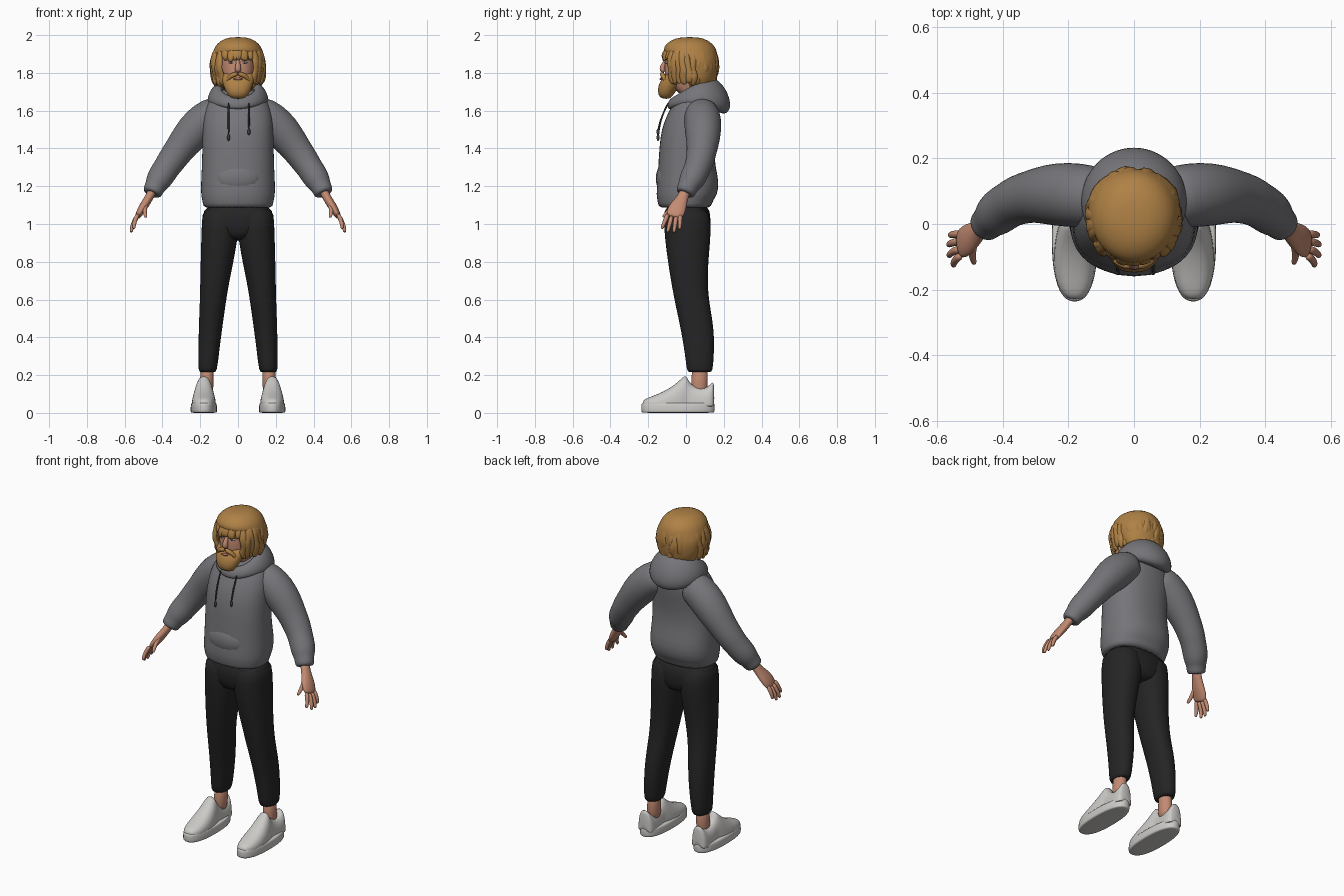
import bpy, bmesh, math, random
from mathutils import Vector

random.seed(4)
cube = bpy.data.objects.get("Cube")
if cube:
    bpy.data.objects.remove(cube, do_unlink=True)


def material(name, r, g, b):
    m = bpy.data.materials.new(name)
    m.use_nodes = True
    m.diffuse_color = (r, g, b, 1)
    m.node_tree.nodes["Principled BSDF"].inputs["Base Color"].default_value = (r, g, b, 1)
    return m


GREY = material("hoodie grey", .18, .18, .195)
BLACK = material("trouser black", .018, .018, .019)
WHITE = material("shoe white", .6, .59, .57)
SKIN = material("skin", .55, .26, .17)
HAIR = material("golden hair", .43, .22, .06)
CORD = material("cord dark grey", .05, .05, .055)
LIPS = material("lips", .42, .15, .12)
EYE = material("eye white", .6, .58, .56)
IRIS = material("iris", .05, .07, .09)


def finish(name, bm, mat, mirror=False, subdivide=1):
    bmesh.ops.recalc_face_normals(bm, faces=bm.faces)
    for f in bm.faces:
        f.smooth = True
    mesh = bpy.data.meshes.new(name)
    bm.to_mesh(mesh)
    bm.free()
    mesh.materials.append(mat)
    ob = bpy.data.objects.new(name, mesh)
    bpy.context.scene.collection.objects.link(ob)
    if mirror:
        mod = ob.modifiers.new("mirror", "MIRROR")
        mod.use_mirror_merge = False
    if subdivide:
        mod = ob.modifiers.new("smooth", "SUBSURF")
        mod.levels = mod.render_levels = subdivide
    return ob


def add_loft(bm, sections, closed=False):
    rings = [[bm.verts.new(p) for p in s] for s in sections]
    n = len(rings[0])
    pairs = list(zip(rings, rings[1:])) + ([(rings[-1], rings[0])] if closed else [])
    for a, b in pairs:
        for i in range(n):
            j = (i + 1) % n
            bm.faces.new((a[i], a[j], b[j], b[i]))
    if not closed:
        bm.faces.new(rings[0])
        bm.faces.new(rings[-1])


def oval(c, u, v, n=24, power=2):
    """Superellipse ring around c with half axes u and v."""
    pts = []
    for i in range(n):
        a = math.tau * i / n
        k, s = math.cos(a), math.sin(a)
        pts.append(Vector(c) + u * math.copysign(abs(k) ** (2 / power), k)
                   + v * math.copysign(abs(s) ** (2 / power), s))
    return pts


def stack(name, mat, rows, mirror=False, power=2.0):
    """Horizontal rings; row = height, front, back, then half width or left/right."""
    bm = bmesh.new()
    secs = []
    for z, y0, y1, *w in rows:
        x0, x1 = w if len(w) == 2 else (-w[0], w[0])
        secs.append(oval(((x0 + x1) / 2, (y0 + y1) / 2, z), Vector((0, (y1 - y0) / 2, 0)),
                         Vector(((x1 - x0) / 2, 0, 0)), 28, power))
    add_loft(bm, secs)
    return finish(name, bm, mat, mirror)


def add_tube(bm, pts, radii, ref=(0, 1, 0), n=16):
    """Tube along pts; each radius is (along ref, across ref)."""
    pts = [Vector(p) for p in pts]
    secs = []
    for i, p in enumerate(pts):
        t = (pts[min(i + 1, len(pts) - 1)] - pts[max(i - 1, 0)]).normalized()
        u = Vector(ref)
        u = (u - t * u.dot(t)).normalized()
        r = radii[i]
        ra, rb = r if isinstance(r, tuple) else (r, r)
        secs.append(oval(p, u * ra, t.cross(u) * rb, n))
    add_loft(bm, secs)


def tube(name, mat, pts, radii, mirror=False, ref=(0, 1, 0), n=16):
    bm = bmesh.new()
    add_tube(bm, pts, radii, ref, n)
    return finish(name, bm, mat, mirror)


def ball(name, mat, c, size, mirror=False):
    bm = bmesh.new()
    bmesh.ops.create_uvsphere(bm, u_segments=16, v_segments=10, radius=1)
    for v in bm.verts:
        v.co = Vector(c) + Vector(a * b for a, b in zip(v.co, size))
    return finish(name, bm, mat, mirror, 0)


# Hoodie body, gathered at the hem
stack("hoodie_body", GREY, [
    (1.085, -.12, .11, .165), (1.09, -.148, .135, .185), (1.13, -.152, .145, .19),
    (1.15, -.158, .165, .197), (1.22, -.153, .177, .197), (1.3, -.148, .157, .192),
    (1.4, -.142, .147, .19), (1.5, -.132, .16, .188), (1.58, -.1, .17, .185),
    (1.64, -.067, .165, .165), (1.69, -.03, .14, .12), (1.72, 0, .12, .08)], power=2.3)

# Front pouch pocket, a shallow swelling on the belly
ball("front_pocket", GREY, (0, -.1, 1.24), (.13, .06, .09))

# Sleeves with soft folds and a tight cuff
tube("sleeves", GREY,
     [(.08, .08, 1.6), (.14, .085, 1.575), (.205, .09, 1.525), (.265, .09, 1.455),
      (.31, .085, 1.395), (.35, .075, 1.34), (.38, .06, 1.295), (.41, .04, 1.25),
      (.43, .02, 1.215), (.438, .012, 1.2), (.455, -.005, 1.165), (.457, -.007, 1.16)],
     [.085, .097, .1, .092, .08, .077, .07, .071, .063, .054, .053, .04], True, n=24)

# Lowered hood wrapped round the neck and hanging at the back
bm = bmesh.new()
secs = []
for i in range(32):
    a = math.tau * i / 32
    s, c = math.sin(a), math.cos(a)
    b = (1 + c) / 2
    out = Vector((s, c, 0))
    tall = (Vector((0, 0, 1)) - out * .55).normalized()
    thick = tall.cross(Vector((c, -s, 0)))
    secs.append(oval((.122 * s, .045 + .12 * c, 1.66 + .02 * c + .025 * s * s),
                     tall * (.035 + .072 * b ** 1.5), thick * (.02 + .036 * b * b), 16))
add_loft(bm, secs, closed=True)
finish("hood", bm, GREY)

# Drawstrings with end knots
for side, x, end in (("right", -.05, 1.47), ("left", .058, 1.5)):
    tube(side + "_drawstring", CORD,
         [(x, -.092, 1.645), (x, -.115, 1.6), (x, -.138, 1.54), (x, -.147, end)], [.005] * 4, n=8)
    ball(side + "_drawstring_end", CORD, (x, -.148, end - .012), (.008, .008, .018))

# Trousers
stack("trouser_seat", BLACK, [
    (1.12, -.115, .125, .185), (1.02, -.118, .132, .19), (.95, -.11, .128, .15),
    (.91, -.08, .1, .06)], power=2.3)
stack("trouser_legs", BLACK, [
    (1.1, -.11, .12, 0, .188), (1, -.117, .132, -.004, .192), (.92, -.112, .13, .002, .195),
    (.8, -.096, .118, .024, .198), (.7, -.08, .115, .045, .2), (.6, -.062, .12, .062, .202),
    (.5, -.04, .14, .076, .206), (.4, -.02, .15, .09, .209), (.3, -.004, .148, .102, .21),
    (.22, .004, .141, .112, .21), (.215, .015, .13, .122, .2)], True, 2.2)

# Ankles
stack("ankles", SKIN, [(.25, .03, .12, .125, .2), (.18, .03, .113, .13, .2),
                       (.08, .02, .12, .13, .205)], True)

# Shoes: flat soles and arched uppers
stack("shoe_soles", WHITE, [
    (0, -.22, .138, .125, .238), (.002, -.235, .15, .112, .25), (.01, -.238, .153, .11, .252),
    (.045, -.238, .153, .112, .25), (.052, -.234, .15, .115, .247), (.053, -.22, .138, .125, .238)],
    True, 2.4)
bm = bmesh.new()
arches = [(-.23, .018, .06), (-.215, .038, .075), (-.18, .056, .088), (-.12, .065, .112),
          (-.06, .062, .148), (-.015, .053, .192), (.003, .046, .202), (.02, .045, .15),
          (.08, .05, .125), (.12, .05, .138), (.138, .045, .168), (.15, .032, .158)]
add_loft(bm, [oval((.181, y, .045), Vector((w, 0, 0)), Vector((0, 0, h - .045)), 24, 2.4)
              for y, w, h in arches])
for v in bm.verts:
    v.co.z = max(v.co.z, .035)
finish("shoe_uppers", bm, WHITE, True)

# Hands: palm, four fingers and thumb
tube("palms", SKIN,
     [(.445, .002, 1.19), (.468, -.015, 1.145), (.492, -.035, 1.105), (.512, -.05, 1.075),
      (.528, -.062, 1.045), (.532, -.065, 1.035)],
     [(.03, .028), (.028, .022), (.042, .024), (.05, .022), (.046, .017), (.035, .012)], True)
bm = bmesh.new()
fingers = [((.528, -.095, 1.055), (.552, -.128, .975)), ((.532, -.075, 1.045), (.566, -.098, .957)),
           ((.532, -.052, 1.042), (.567, -.064, .955)), ((.528, -.03, 1.05), (.562, -.034, .972)),
           ((.487, -.055, 1.11), (.488, -.122, 1.035))]
for root, tip in fingers:
    a, b = Vector(root), Vector(tip)
    bend = Vector((.006, 0, 0))
    add_tube(bm, [a, a.lerp(b, .35) + bend, a.lerp(b, .7) + bend, a.lerp(b, .95), b],
             [.013, .0125, .011, .009, .004], (1, 0, 0), 10)
finish("fingers", bm, SKIN, True)

# Head and neck
stack("head", SKIN, [
    (1.6, 0, .11, .06), (1.69, -.01, .11, .065), (1.72, -.09, .11, .075), (1.77, -.112, .13, .088),
    (1.82, -.115, .14, .093), (1.86, -.11, .15, .094), (1.9, -.112, .15, .09),
    (1.96, -.05, .1, .06)], power=2.3)
tube("nose", SKIN, [(0, -.1, 1.875), (0, -.113, 1.855), (0, -.125, 1.832), (0, -.126, 1.815),
                    (0, -.112, 1.806)], [.008, .011, .015, .018, .011])
ball("eyes", EYE, (.036, -.1, 1.856), (.014, .012, .007), True)
ball("irises", IRIS, (.036, -.108, 1.856), (.006, .005, .006), True)
tube("eyebrows", HAIR, [(.012, -.113, 1.871), (.035, -.112, 1.878), (.062, -.096, 1.87)],
     [.006, .008, .005], True, (0, 0, 1), 8)

# Beard, moustache and mouth
stack("beard", HAIR, [
    (1.662, -.125, -.085, .03), (1.68, -.148, -.07, .054), (1.72, -.15, -.04, .073),
    (1.755, -.138, 0, .085), (1.785, -.115, 0, .093), (1.805, -.095, 0, .093)], power=2.2)
tube("moustache", HAIR, [(0, -.125, 1.795), (.025, -.127, 1.792), (.05, -.115, 1.775),
                         (.066, -.105, 1.745)], [.012, .014, .012, .006], True, (0, 0, 1), 10)
ball("mouth", LIPS, (0, -.131, 1.768), (.024, .009, .007))

# Hair: a full mass with a fringe overhanging the face
stack("hair_mass", HAIR, [
    (1.705, .01, .13, .085), (1.75, -.02, .16, .122), (1.81, -.03, .17, .137),
    (1.87, -.04, .17, .142), (1.897, -.122, .168, .137), (1.94, -.12, .157, .125),
    (1.972, -.085, .12, .092), (1.99, -.03, .07, .045)])

# Loose locks falling from the crown, shorter over the forehead
bm = bmesh.new()
count = 34
for i in range(count):
    a = math.tau * (i + random.uniform(-.3, .3)) / count
    off = abs(math.pi - a)
    swirl = random.uniform(-.25, .25)
    tilts = [12, 35, 58, 74 + random.uniform(-3, 3)] + ([90] if off > .62 else [])
    path = []
    for k, tilt in enumerate(tilts):
        t = math.radians(tilt)
        d = a + swirl * (1 - k / len(tilts))
        path.append(Vector((.138 * math.sin(d) * math.sin(t), .02 + .147 * math.cos(d) * math.sin(t),
                            1.845 + .14 * math.cos(t))))
    if off > .62:
        for z in (1.815, 1.785, 1.755, random.uniform(1.72, 1.745)):
            shrink = 1 - (1.845 - z) * 1.3
            curl = random.uniform(-.009, .009)
            path.append(Vector((.14 * math.sin(a) * shrink + curl,
                                .02 + .145 * math.cos(a) * shrink + curl, z)))
    else:
        path.append(path[-1] + Vector((random.uniform(-.015, .015), .002, -.022)))
    last = len(path) - 1
    radii = []
    for k in range(last + 1):
        r = random.uniform(.014, .021) if 0 < k < last else .007
        radii.append((r * 1.25, r * .8))
    add_tube(bm, path, radii, (math.cos(a), -math.sin(a), 0), 8)
finish("hair_locks", bm, HAIR)
